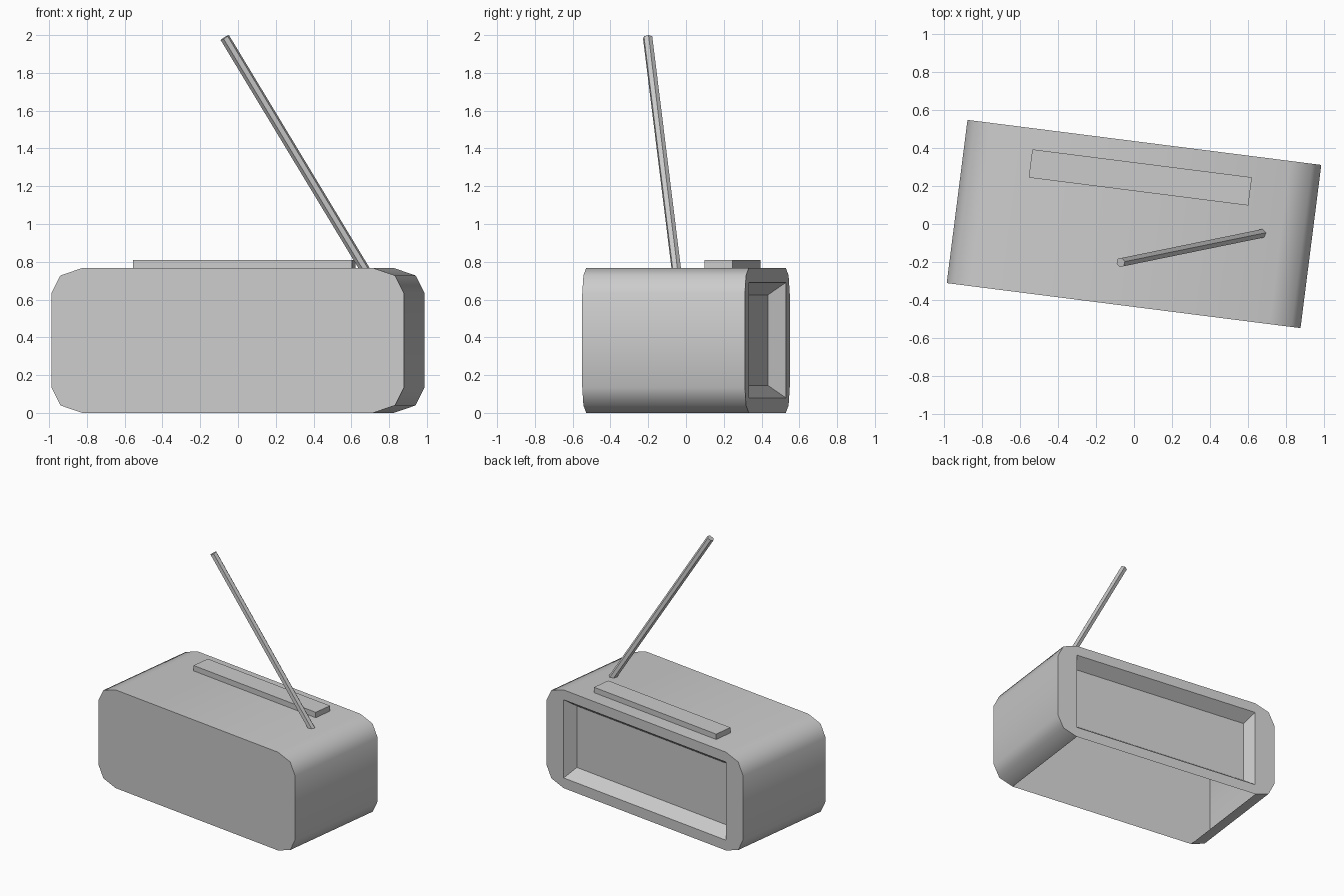
import bpy, bmesh
from math import radians, sin, cos
from mathutils import Vector, Matrix

if "Cube" in bpy.data.objects:
    bpy.data.objects.remove(bpy.data.objects["Cube"])

TURN = Matrix.Rotation(radians(-7.25), 4, 'Z')   # whole radio is turned slightly
W, D, H = 0.941, 0.434, 0.767                    # half width, half depth, height


def add_object(bm, name):
    bmesh.ops.recalc_face_normals(bm, faces=bm.faces)
    mesh = bpy.data.meshes.new(name)
    bm.to_mesh(mesh)
    bm.free()
    obj = bpy.data.objects.new(name, mesh)
    bpy.context.collection.objects.link(obj)
    return obj


# Body: rounded-corner profile swept front to back, with a tapered recess at the back
corners = [(1, 1), (-1, 1), (-1, -1), (1, -1)]
RX, RZ = 0.165, 0.135
profile = []
for i, (sx, sz) in enumerate(corners):
    for step in range(3):
        a = radians(90 * i + 45 * step)
        profile.append((sx * (W - RX) + RX * cos(a),
                        H / 2 + sz * (H / 2 - RZ) + RZ * sin(a)))

bm = bmesh.new()


def ring(points, y):
    return [bm.verts.new((x, y, z)) for x, z in points]


def rect(hx, hz):
    return [(sx * hx, 0.385 + sz * hz) for sx, sz in corners]


def bridge(a, b, skip=None):
    n = len(a)
    for i in range(n):
        j = (i + 1) % n
        if i != skip:
            bm.faces.new((a[i], a[j], b[j], b[i]))


front, back = ring(profile, -D), ring(profile, D)
opening = ring(rect(0.775, 0.305), D)
panel = ring(rect(0.730, 0.240), D - 0.089)
bm.faces.new(front)
bridge(front, back, skip=8)                      # the flat underside is open
for i in range(4):                               # rim around the recess
    j = (i + 1) % 4
    bm.faces.new(back[3 * i:3 * i + 3] + [opening[i]])
    bm.faces.new((back[3 * i + 2], back[3 * j], opening[j], opening[i]))
bridge(opening, panel)
bm.faces.new(panel)
bm.transform(TURN)
body = add_object(bm, "radio_body")
bpy.context.view_layer.objects.active = body
body.select_set(True)
bpy.ops.object.shade_smooth_by_angle(angle=radians(50))

# Button bar on top
bm = bmesh.new()
bmesh.ops.create_cube(bm, size=1, matrix=TURN @ Matrix.Translation((0.002, 0.248, H + 0.021))
                      @ Matrix.Diagonal((1.168, 0.15, 0.042, 1)))
add_object(bm, "button_bar")

# Antenna: six-sided rod leaning to the left
tip = Vector((-0.07, -0.203, 1.987))
base = Vector((0.667, -0.052, H))
axis = (tip - base).normalized()
base -= axis * 0.02
bm = bmesh.new()
rod = Matrix.Translation((tip + base) / 2) @ axis.to_track_quat('Z', 'Y').to_matrix().to_4x4()
bmesh.ops.create_cone(bm, cap_ends=True, segments=6, radius1=0.026, radius2=0.026,
                      depth=(tip - base).length, matrix=rod)
add_object(bm, "antenna")
